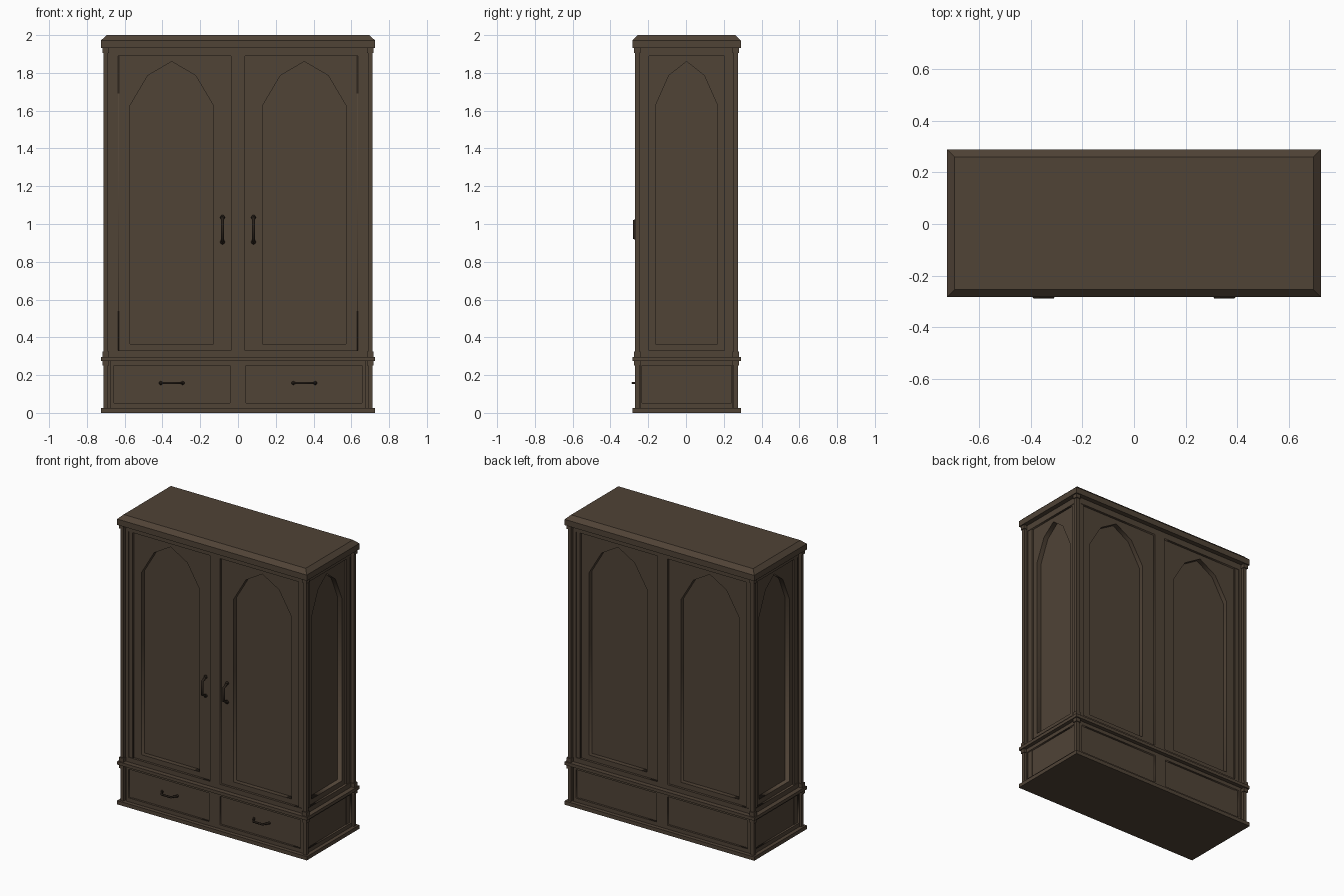
import bpy, bmesh, math
from mathutils import Matrix, Vector

if "Cube" in bpy.data.objects:
    bpy.data.objects.remove(bpy.data.objects["Cube"])

CY = 0.003  # carcass centre in y (handles stick out in front)


def material(name, rgb):
    m = bpy.data.materials.new(name)
    m.diffuse_color = (*rgb, 1)
    m.use_nodes = True
    m.node_tree.nodes["Principled BSDF"].inputs["Base Color"].default_value = m.diffuse_color
    return m


WOOD = material("dark_brown_wood", (0.080, 0.056, 0.037))
IRON = material("blackened_metal", (0.022, 0.015, 0.010))


def add(name, mesh, mat):
    ob = bpy.data.objects.new(name, mesh)
    bpy.context.collection.objects.link(ob)
    mesh.materials.clear()
    mesh.materials.append(mat)
    return ob


def box(name, x0, x1, y0, y1, z0, z1, inset=0.0):
    """Box relative to the carcass centre; inset shrinks the top face."""
    bm = bmesh.new()
    size = Vector((x1 - x0, y1 - y0, z1 - z0))
    mid = Vector((x0 + x1, y0 + y1 + 2 * CY, z0 + z1)) / 2
    bmesh.ops.create_cube(bm, size=1, matrix=Matrix.Translation(mid) @ Matrix.Diagonal((*size, 1)))
    for v in bm.verts:
        if v.co.z > mid.z:
            v.co.x -= math.copysign(inset, v.co.x - mid.x)
            v.co.y -= math.copysign(inset, v.co.y - mid.y)
    me = bpy.data.meshes.new(name)
    bm.to_mesh(me)
    bm.free()
    return add(name, me, WOOD)


def from_curve(name, cu, mat):
    tmp = bpy.data.objects.new("tmp", cu)
    me = bpy.data.meshes.new_from_object(tmp)
    bpy.data.objects.remove(tmp)
    me.name = name
    return add(name, me, mat)


def spline(cu, pts, cyclic):
    s = cu.splines.new('POLY')
    s.points.add(len(pts) - 1)
    for p, c in zip(s.points, pts):
        p.co = (*c, 1) if len(c) == 3 else (*c, 0, 1)
    s.use_cyclic_u = cyclic


def plate(name, loops, inner, outer, turn):
    """Upright plate with holes, from distance inner to outer, turned about z."""
    cu = bpy.data.curves.new(name, 'CURVE')
    cu.dimensions = '2D'
    cu.fill_mode = 'BOTH'
    cu.extrude = (outer - inner) / 2
    for pts in loops:
        spline(cu, pts, True)
    ob = from_curve(name, cu, WOOD)
    ob.data.transform(Matrix.Translation((0, CY, 0)) @ Matrix.Rotation(turn, 4, 'Z')
                      @ Matrix.Rotation(math.pi / 2, 4, 'X')
                      @ Matrix.Translation((0, 0, (inner + outer) / 2)))
    return ob


def rect(u0, u1, z0, z1):
    return [(u0, z0), (u1, z0), (u1, z1), (u0, z1)]


def arch(c, w):
    """Pointed arch outline with half width w around c."""
    return [(c - w, 0.365), (c + w, 0.365), (c + w, 1.625), (c + w * 0.57, 1.786),
            (c, 1.86), (c - w * 0.57, 1.786), (c - w, 1.625)]


# Horizontal slabs and the inner core
box("base_slab", -0.725, 0.725, -0.287, 0.287, 0, 0.026)
box("middle_moulding", -0.725, 0.725, -0.287, 0.287, 0.275, 0.297)
box("cornice_lower", -0.725, 0.725, -0.287, 0.287, 1.932, 1.972)
box("cornice_top", -0.725, 0.725, -0.287, 0.287, 1.972, 2.0, inset=0.029)
box("carcass_core", -0.644, 0.644, -0.206, 0.206, 0.015, 1.95)

# Corner posts with collars, set off from the frames by a groove
for sx in (-1, 1):
    for sy in (-1, 1):
        def corner(name, a, b, c, d, z0, z1):
            x, y = sorted((sx * a, sx * b)), sorted((sy * c, sy * d))
            box(name, *x, *y, z0, z1)
        corner("corner_post", 0.687, 0.711, 0.248, 0.272, 0.02, 1.94)
        corner("corner_filler", 0.635, 0.689, 0.20, 0.250, 0.02, 1.94)
        for z0, z1 in ((1.906, 1.935), (0.29, 0.325), (0.25, 0.28)):
            corner("post_collar", 0.683, 0.717, 0.244, 0.278, z0, z1)

# Front and back: framed pair of doors above a pair of drawers
for side, turn in (("front", 0), ("back", math.pi)):
    plate(side + "_door_frame", [rect(-0.676, 0.676, 0.29, 1.94),
          rect(-0.662, -0.038, 0.33, 1.89), rect(0.038, 0.662, 0.33, 1.89)], 0.195, 0.254, turn)
    plate(side + "_drawer_frame", [rect(-0.676, 0.676, 0.02, 0.28),
          rect(-0.656, -0.042, 0.053, 0.25), rect(0.042, 0.656, 0.053, 0.25)], 0.195, 0.260, turn)
    for s in (-1, 1):
        u0, u1 = sorted((s * 0.03, s * 0.668))
        plate(side + "_door", [rect(u0, u1, 0.32, 1.90), arch(s * 0.351, 0.222)], 0.195, 0.238, turn)
        plate(side + "_drawer", [rect(u0, u1, 0.045, 0.26)], 0.195, 0.246, turn)

# Left and right sides: one arched panel above one plain panel
for side, turn in (("right", math.pi / 2), ("left", -math.pi / 2)):
    plate(side + "_upper_frame", [rect(-0.244, 0.244, 0.29, 1.94),
          rect(-0.237, 0.237, 0.33, 1.89)], 0.63, 0.693, turn)
    plate(side + "_lower_frame", [rect(-0.244, 0.244, 0.02, 0.28),
          rect(-0.237, 0.237, 0.053, 0.25)], 0.63, 0.699, turn)
    plate(side + "_upper_panel", [rect(-0.24, 0.24, 0.32, 1.90), arch(0, 0.165)], 0.63, 0.677, turn)
    plate(side + "_lower_panel", [rect(-0.24, 0.24, 0.045, 0.26)], 0.63, 0.685, turn)


def handle(name, pts, radius):
    """Bow handle with a round foot at each end."""
    cu = bpy.data.curves.new(name, 'CURVE')
    cu.dimensions = '3D'
    cu.bevel_depth = radius
    cu.bevel_resolution = 1
    cu.use_fill_caps = True
    spline(cu, pts, False)
    ob = from_curve(name, cu, IRON)
    bm = bmesh.new()
    bm.from_mesh(ob.data)
    for p in (pts[0], pts[-1]):
        bmesh.ops.create_uvsphere(bm, u_segments=8, v_segments=6, radius=radius * 1.4,
                                  matrix=Matrix.Translation(p))
    bm.to_mesh(ob.data)
    bm.free()


# Door pulls (upright) and drawer pulls (level)
for s in (-1, 1):
    x = s * 0.082
    handle("door_handle", [(x, -0.236, 0.905), (x, -0.273, 0.926),
                           (x, -0.273, 1.016), (x, -0.236, 1.035)], 0.009)
    c = s * 0.351
    handle("drawer_handle", [(c - 0.058, -0.244, 0.158), (c - 0.036, -0.283, 0.158),
                             (c + 0.036, -0.283, 0.158), (c + 0.058, -0.244, 0.158)], 0.007)
